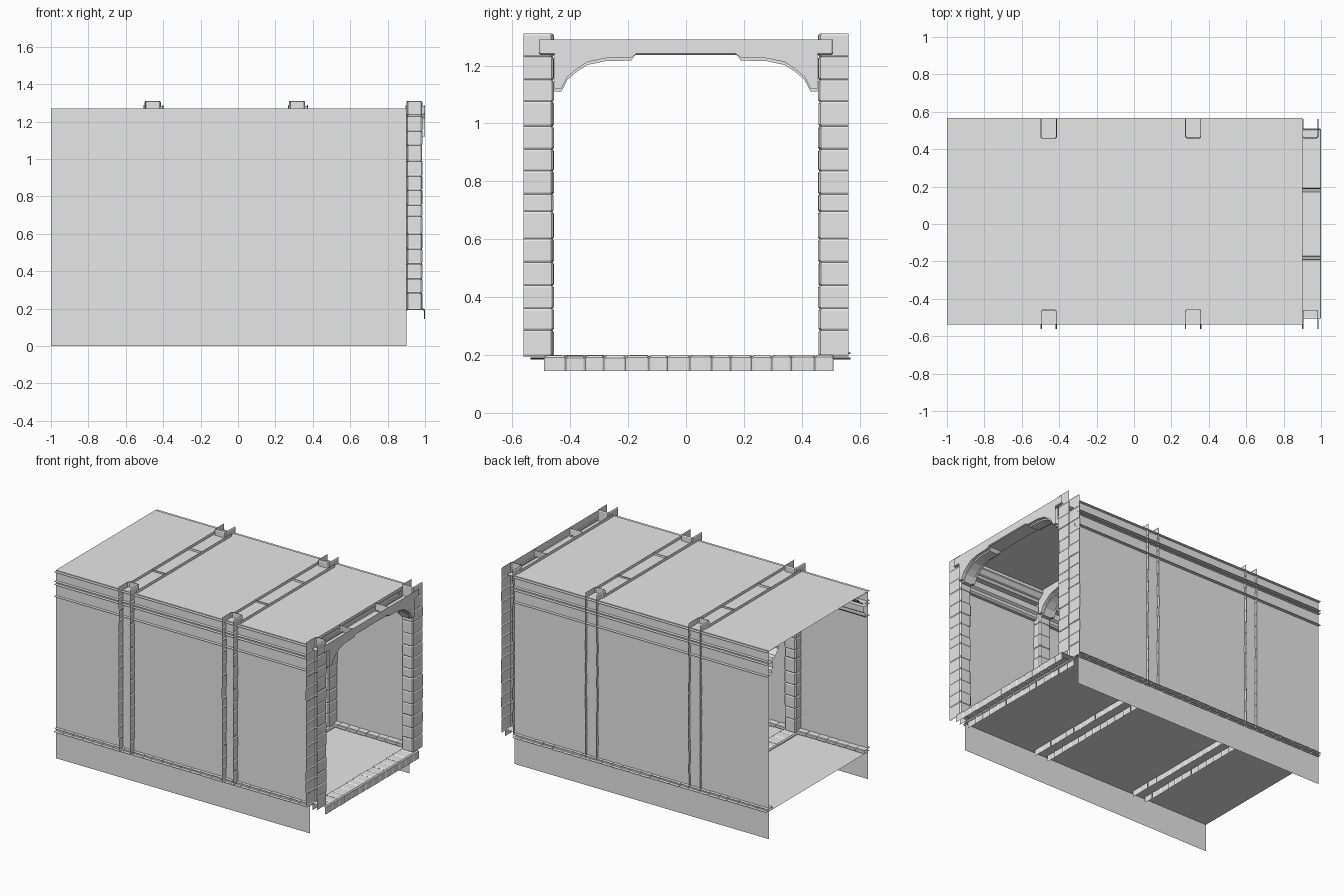
import bpy, bmesh, random

random.seed(4)
cube = bpy.data.objects.get("Cube")
if cube:
    bpy.data.objects.remove(cube, do_unlink=True)

stone = bpy.data.materials.new("grey_stone")
stone.use_nodes = True
stone.diffuse_color = (0.8, 0.8, 0.8, 1)
stone.node_tree.nodes["Principled BSDF"].inputs["Base Color"].default_value = (0.8, 0.8, 0.8, 1)

SHIFT = 0.015            # hall shell sits slightly off the arch centre
LEFT, RIGHT = -1.0, 0.9  # shell ends
FLOOR, CEILING, WALL = 0.185, 1.27, 0.53


def finish(name, bm):
    bmesh.ops.recalc_face_normals(bm, faces=bm.faces)
    mesh = bpy.data.meshes.new(name)
    bm.to_mesh(mesh)
    bm.free()
    mesh.materials.append(stone)
    obj = bpy.data.objects.new(name, mesh)
    bpy.context.collection.objects.link(obj)
    return obj


def loft(bm, rings):
    """Skin a list of open point rows."""
    rows = [[bm.verts.new(p) for p in ring] for ring in rings]
    for a, b in zip(rows, rows[1:]):
        for i in range(len(a) - 1):
            bm.faces.new((a[i], a[i + 1], b[i + 1], b[i]))


def sheet(name, corners):
    bm = bmesh.new()
    bm.faces.new([bm.verts.new(c) for c in corners])
    return finish(name, bm)


def trough(name, w0, w1, inner, outer, cuts, place, jitter=0.003, chamfer=0.007):
    """Row of blocks with three sides, open toward 'outer'."""
    bm = bmesh.new()
    sign = 1 if outer > inner else -1

    def ring(t, g, j):
        d = inner + sign * (g + j)
        a, b, c = w0 + g + j, w1 - g - j, chamfer
        section = [(outer, a), (d + sign * c, a), (d, a + c),
                   (d, b - c), (d + sign * c, b), (outer, b)]
        return [place(depth, w, t) for depth, w in section]

    for lo, hi in zip(cuts, cuts[1:]):
        j = random.uniform(0, jitter)
        loft(bm, [ring(lo, 0.004, j), ring(lo + 0.006, 0, j),
                  ring(hi - 0.006, 0, j), ring(hi, 0.004, j)])
    return finish(name, bm)


def even_cuts(lo, hi, count, wobble):
    step = (hi - lo) / count
    mid = [lo + step * i + random.uniform(-wobble, wobble) for i in range(1, count)]
    return [lo] + mid + [hi]


# Floor and ceiling
for name, z in (("floor", FLOOR), ("ceiling", CEILING)):
    sheet(name, [(x, y + SHIFT, z) for x, y in
                 ((LEFT, -WALL), (RIGHT, -WALL), (RIGHT, WALL), (LEFT, WALL))])

# Side walls with kerb and cornice, whose backs run through the walls
cornice_lower = [(0.552, 1.10), (0.51, 1.10), (0.50, 1.11), (0.50, 1.13),
                 (0.485, 1.14), (0.485, 1.18), (0.552, 1.18)]
cornice_upper = [(0.552, 1.20), (0.475, 1.20), (0.465, 1.215), (0.45, 1.22),
                 (0.435, 1.24), (0.425, 1.245), (0.425, 1.265), (0.552, 1.265)]
for side, s in (("right", -1), ("left", 1)):
    y = s * WALL + SHIFT
    sheet(side + "_wall", [(LEFT, y, 0), (RIGHT, y, 0), (RIGHT, y, CEILING), (LEFT, y, CEILING)])
    for part, profile in (("lower", cornice_lower), ("upper", cornice_upper)):
        bm = bmesh.new()
        loft(bm, [[(x, s * py + SHIFT, z) for py, z in profile] for x in (LEFT, RIGHT)])
        finish(f"{side}_{part}_cornice", bm)
    trough(side + "_kerb", FLOOR, 0.21, s * 0.485 + SHIFT, s * 0.553 + SHIFT,
           even_cuts(LEFT, RIGHT, 26, 0.01), lambda d, w, t: (t, d, w), 0.002, 0.004)

# Arches: stone columns, curved brackets, top beam and floor band
bracket = [(0.455, 1.11), (0.43, 1.11), (0.41, 1.15), (0.375, 1.18), (0.34, 1.202),
           (0.28, 1.215), (0.19, 1.217), (0.172, 1.24)]
column_cuts = [0.195, 0.285, 0.36, 0.44, 0.52, 0.6, 0.695, 0.755,
               0.835, 0.91, 0.99, 1.075, 1.15, 1.23, 1.31]


def make_bracket(name, s, x0, x1, lift):
    """Curved underside with two side cheeks."""
    bm = bmesh.new()
    curve = [(y, min(z + lift, 1.24)) for y, z in bracket]
    loft(bm, [[(x, s * y, z) for y, z in curve] for x in (x0, x1)])
    for x in (x0, x1):
        loft(bm, [[(x, s * y, z) for y, z in curve], [(x, s * y, 1.245) for y, z in curve]])
    return finish(name, bm)


for arch, x0, x1 in (("rear", -0.5, -0.412), ("middle", 0.272, 0.36), ("front", 0.899, 0.987)):
    b0, b1 = x0 - 0.004, x1 + 0.013
    for side, s in (("right", -1), ("left", 1)):
        trough(f"{arch}_{side}_column", x0, x1, s * 0.456, s * 0.562,
               column_cuts, lambda d, w, t: (w, d, t))
        make_bracket(f"{arch}_{side}_bracket", s, b0, b1, 0.01)
        make_bracket(f"{arch}_{side}_bracket_rib", s, b0 + 0.02, b1 - 0.02, 0)
        # Small end stop of the bracket, reaching through the ceiling
        sheet(f"{arch}_{side}_bracket_stop",
              [(x, s * y, z) for x, y, z in ((b0, 0.187, 1.225), (b1, 0.187, 1.225),
                                             (b1, 0.193, 1.283), (b0, 0.193, 1.283))])
    trough(arch + "_beam", b0, b1, 1.237, 1.29, [-0.507, 0.507],
           lambda d, w, t: (w, t, d), 0, 0.004)
    trough(arch + "_floor_band", b0, b1, 0.2, 0.145, even_cuts(-0.49, 0.51, 14, 0.008),
           lambda d, w, t: (w, t, d))
